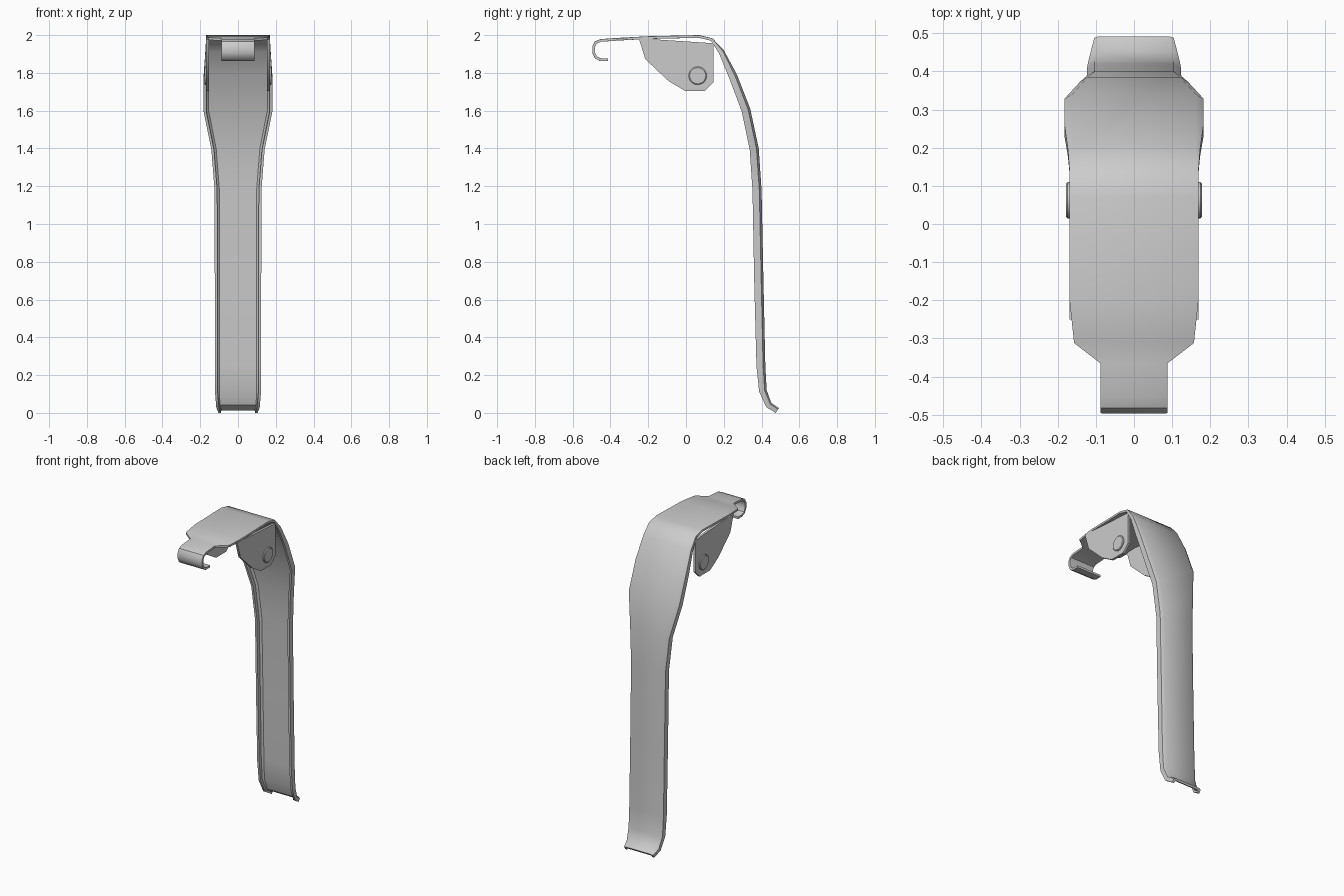
import bpy, bmesh, math
from mathutils import Vector

if "Cube" in bpy.data.objects:
    bpy.data.objects.remove(bpy.data.objects["Cube"])

T = 0.014  # sheet thickness


def finish(bm, name, angle=30):
    bmesh.ops.recalc_face_normals(bm, faces=bm.faces)
    me = bpy.data.meshes.new(name)
    bm.to_mesh(me)
    bm.free()
    ob = bpy.data.objects.new(name, me)
    bpy.context.collection.objects.link(ob)
    bpy.ops.object.select_all(action='DESELECT')
    ob.select_set(True)
    bpy.context.view_layer.objects.active = ob
    bpy.ops.object.shade_smooth_by_angle(angle=math.radians(angle))
    return ob


# Lever: outer path from hook tip to foot as (y, z, half width, rim depth)
path = [
    (-0.412, 1.862, 0.088, T), (-0.455, 1.862, 0.088, T), (-0.482, 1.876, 0.088, T),
    (-0.496, 1.905, 0.088, T), (-0.496, 1.942, 0.088, T), (-0.482, 1.967, 0.088, T),
    (-0.452, 1.979, 0.088, T), (-0.365, 1.985, 0.088, T), (-0.312, 1.988, 0.157, T),
    (-0.20, 1.994, 0.169, T), (0.07, 2.0, 0.169, T), (0.14, 1.983, 0.169, T),
    (0.20, 1.92, 0.173, 0.030), (0.27, 1.79, 0.182, 0.045), (0.34, 1.61, 0.182, 0.047),
    (0.385, 1.40, 0.141, 0.048), (0.40, 1.18, 0.124, 0.048), (0.41, 0.70, 0.123, 0.049),
    (0.42, 0.25, 0.123, 0.047), (0.427, 0.12, 0.122, 0.040), (0.452, 0.052, 0.115, 0.033),
    (0.492, 0.025, 0.104, 0.030),
]
pts = [Vector((p[0], p[1])) for p in path]
bm = bmesh.new()
rings = []
for i, (y, z, w, d) in enumerate(path):
    a = (pts[i] - pts[max(i - 1, 0)]).normalized()
    b = (pts[min(i + 1, len(pts) - 1)] - pts[i]).normalized()
    t = (a + b).normalized()
    n = Vector((t.y, -t.x))                      # towards the inside of the bend
    k = 1 / max(t.dot(b if b.length else a), 0.5)  # mitre correction
    f = min(1, (d - T) / 0.03)                   # 0 = flat sheet, 1 = full channel
    c, e = 0.003 + 0.017 * f, 0.001 + 0.011 * f     # rounded fold at the rim
    half = [(w, d), (w, e), (w - c, 0)]
    inner = [(w - c - T * 0.4, T), (w - T, e + T * 0.9), (w - T, max(d, e + T * 0.95))]
    sec = ([(-x, h) for x, h in half] + half[::-1]
           + inner[::-1] + [(-x, h) for x, h in inner])
    rings.append([bm.verts.new((x, y + n.x * h * k, z + n.y * h * k)) for x, h in sec])
for r, s in zip(rings, rings[1:]):
    for j in range(len(r)):
        m = (j + 1) % len(r)
        bm.faces.new((r[j], r[m], s[m], s[j]))
bm.faces.new(rings[0])
bm.faces.new(rings[-1])
finish(bm, "lever_strip", 35)

# Pivot ears hanging under the top plate, with round pin heads
ear = [(-0.25, 1.983), (-0.215, 1.872), (-0.09, 1.755), (-0.005, 1.705),
       (0.10, 1.705), (0.145, 1.75), (0.145, 1.957)]
for side, label in ((-1, "left"), (1, "right")):
    bm = bmesh.new()
    face = bm.faces.new([bm.verts.new((side * 0.154, y, z)) for y, z in ear])
    ext = bmesh.ops.extrude_face_region(bm, geom=[face])
    bmesh.ops.translate(bm, vec=(side * 0.015, 0, 0),
                        verts=[v for v in ext['geom'] if isinstance(v, bmesh.types.BMVert)])
    finish(bm, label + "_pivot_ear")

    bm = bmesh.new()
    prev = None
    for x, r in ((0.160, 0.048), (0.174, 0.048), (0.178, 0.043)):
        ring = [bm.verts.new((side * x, 0.062 + r * math.cos(q * math.tau / 20),
                              1.785 + r * math.sin(q * math.tau / 20))) for q in range(20)]
        if prev:
            for q in range(20):
                m = (q + 1) % 20
                bm.faces.new((prev[q], prev[m], ring[m], ring[q]))
        else:
            bm.faces.new(ring)
        prev = ring
    bm.faces.new(prev)
    finish(bm, label + "_pin_head")
